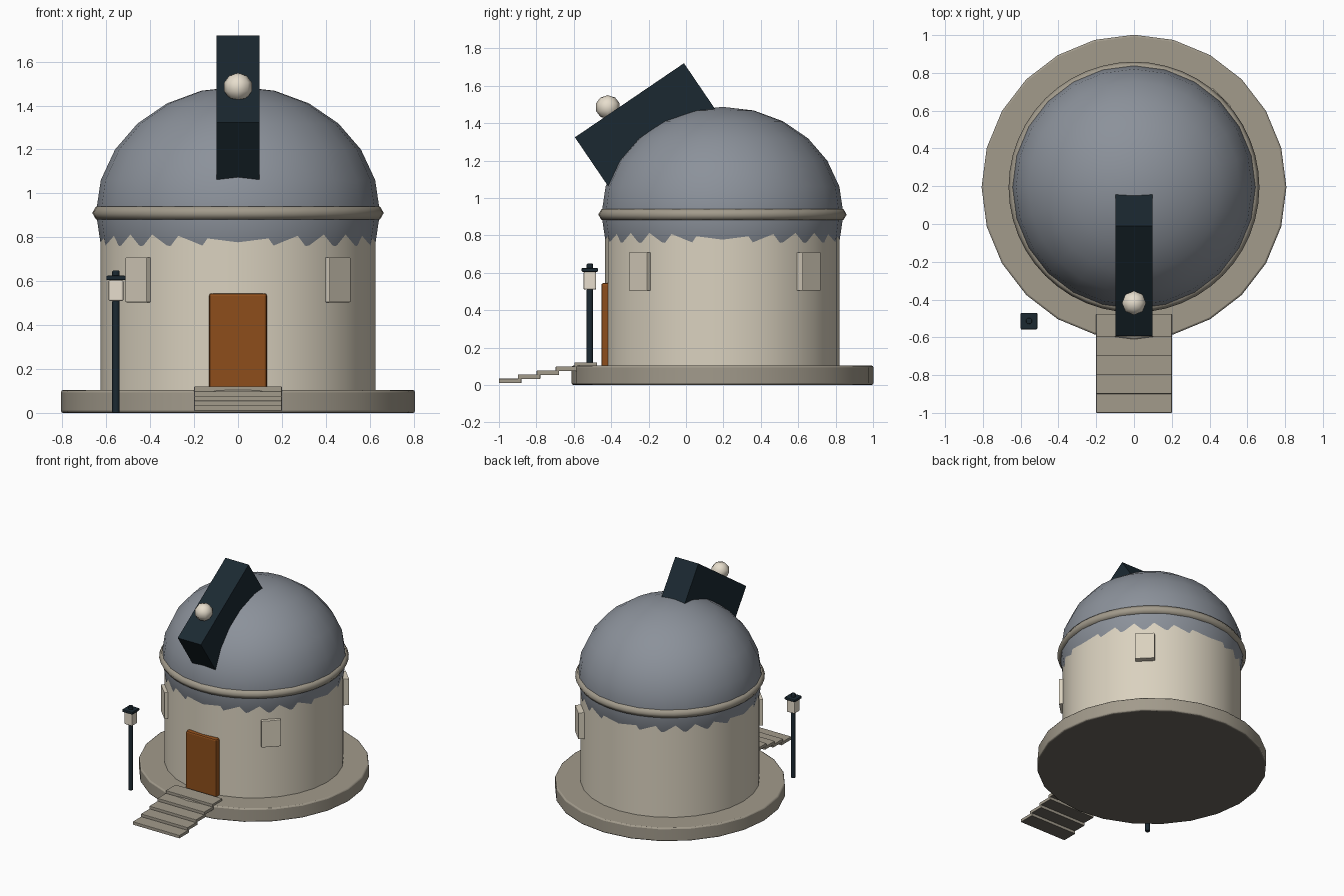
import bpy, math

if "Cube" in bpy.data.objects:
    bpy.data.objects.remove(bpy.data.objects["Cube"])

CY = 0.195  # y centre of the round building


def material(name, rgb):
    m = bpy.data.materials.new(name)
    m.diffuse_color = (*rgb, 1)
    m.use_nodes = True
    m.node_tree.nodes["Principled BSDF"].inputs["Base Color"].default_value = m.diffuse_color
    return m


STONE = material("taupe_stone", (0.36, 0.325, 0.26))
CREAM = material("cream_plaster", (0.70, 0.64, 0.52))
PALE = material("pale_cream", (0.80, 0.73, 0.61))
GREY = material("grey_metal", (0.26, 0.285, 0.325))
NAVY = material("dark_navy", (0.011, 0.022, 0.031))
WOOD = material("brown_wood", (0.27, 0.076, 0.011))
UNDER = material("dark_underside", (0.15, 0.135, 0.11))


def finish(name, mat, bevel=0, smooth=35):
    o = bpy.context.object
    o.name = name
    o.data.materials.append(mat)
    bpy.ops.object.transform_apply(location=False, rotation=False, scale=True)
    if smooth:
        bpy.ops.object.shade_smooth_by_angle(angle=math.radians(smooth))
    if bevel:
        b = o.modifiers.new("bevel", 'BEVEL')
        b.width, b.segments = bevel, 2
        b.limit_method = 'ANGLE'
        b.angle_limit = math.radians(50)
    return o


def darken_underside(o):
    o.data.materials.append(UNDER)
    for p in o.data.polygons:
        if p.normal.z < -0.9:
            p.material_index = 1


def box(name, mat, loc, size, rot=(0, 0, 0), bevel=0):
    bpy.ops.mesh.primitive_cube_add(size=1, location=loc, rotation=rot)
    bpy.context.object.scale = size
    return finish(name, mat, bevel, smooth=0)


def cylinder(name, mat, x, y, z0, z1, r, sides, bevel=0):
    bpy.ops.mesh.primitive_cylinder_add(vertices=sides, radius=r, depth=z1 - z0,
                                        location=(x, y, (z0 + z1) / 2))
    return finish(name, mat, bevel)


def ball(name, mat, loc, radii, segs, rings):
    bpy.ops.mesh.primitive_uv_sphere_add(segments=segs, ring_count=rings, radius=1,
                                         location=loc)
    bpy.context.object.scale = radii
    return finish(name, mat, smooth=60)


# Round plinth, wall, dome and ring
darken_underside(cylinder("plinth", STONE, 0, CY, 0, 0.104, 0.807, 24, bevel=0.01))
cylinder("wall", CREAM, 0, CY, 0.09, 0.90, 0.627, 28)
ball("dome", GREY, (0, CY, 0.912), (0.647, 0.647, 0.575), 24, 12)
bpy.ops.mesh.primitive_torus_add(major_segments=48, minor_segments=6, major_radius=0.63,
                                 minor_radius=0.034, location=(0, CY, 0.911))
bpy.ops.object.shade_smooth()
finish("dome_ring", STONE, smooth=0)

# Tilted shutter housing, sunk into the dome, with a knob
tilt = math.radians(34.2)
depth = 0.4
box("shutter_housing", NAVY,
    (0, -0.3025 + math.sin(tilt) * depth / 2, 1.522 - math.cos(tilt) * depth / 2),
    (0.198, 0.705, depth), (tilt, 0, 0))
ball("housing_knob", PALE, (0, -0.418, 1.485), (0.067, 0.067, 0.064), 8, 5)

# Door
box("door", WOOD, (0, -0.418, 0.32), (0.264, 0.07, 0.45), bevel=0.012)

# Three windows on the diagonals
for name, deg in (("front_left", -135), ("front_right", -45), ("back_right", 45)):
    a = math.radians(deg)
    r = 0.627
    box("window_" + name, CREAM, (r * math.cos(a), 0.207 + r * math.sin(a), 0.606),
        (0.06, 0.137, 0.204), (0, 0, a), bevel=0.003)

# Steps
for i in range(5):
    darken_underside(box(f"step_{i + 1}", STONE, (0, -0.94 + 0.101 * i, 0.022 + 0.0215 * i),
                         (0.4, 0.12, 0.024), bevel=0.003))

# Lamp post
LX, LY = -0.556, -0.514
cylinder("lamp_post", NAVY, LX, LY, 0, 0.51, 0.017, 12, bevel=0.004)
box("lantern", PALE, (LX, LY, 0.557), (0.068, 0.068, 0.096), bevel=0.008)
box("lantern_cap", NAVY, (LX, LY, 0.615), (0.088, 0.088, 0.02), bevel=0.005)
cylinder("lantern_finial", NAVY, LX, LY, 0.62, 0.648, 0.017, 12, bevel=0.004)
